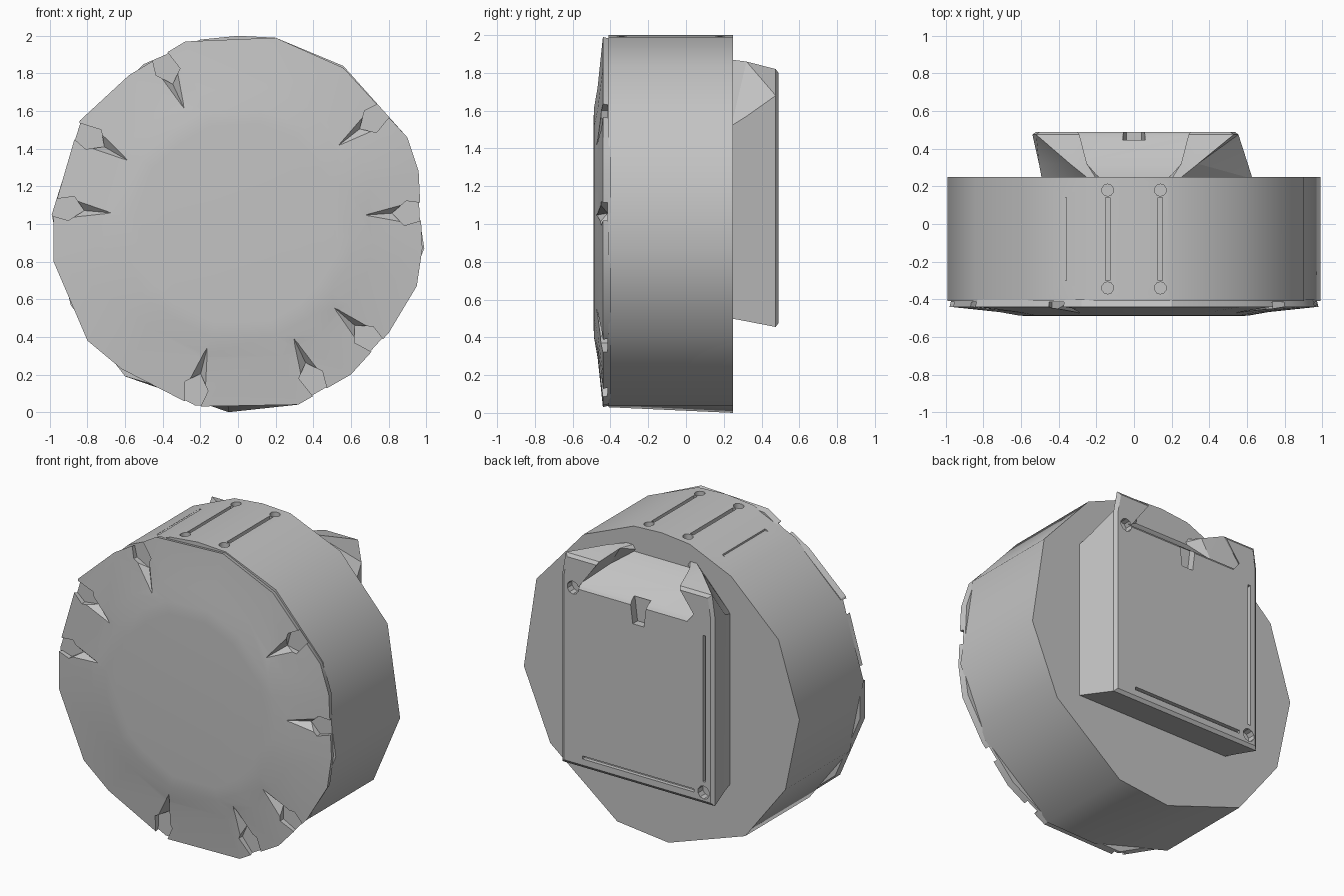
import bpy
import bmesh
import math
from mathutils import Matrix, Vector

default_cube = bpy.data.objects.get("Cube")
if default_cube:
    bpy.data.objects.remove(default_cube, do_unlink=True)

grey = bpy.data.materials.new("matte_grey")
grey.use_nodes = True
grey.diffuse_color = (0.55, 0.55, 0.55, 1)
grey.node_tree.nodes["Principled BSDF"].inputs["Base Color"].default_value = (0.55, 0.55, 0.55, 1)


def finish_mesh(name, bm):
    bmesh.ops.recalc_face_normals(bm, faces=bm.faces)
    mesh = bpy.data.meshes.new(name)
    bm.to_mesh(mesh)
    bm.free()
    mesh.materials.append(grey)
    obj = bpy.data.objects.new(name, mesh)
    bpy.context.collection.objects.link(obj)
    return obj


def loft(name, sections):
    """Join outlines in x and z, each placed at its own y."""
    bm = bmesh.new()
    rings = [[bm.verts.new((x, y, z)) for x, z in outline] for y, outline in sections]
    for a, b in zip(rings, rings[1:]):
        for i in range(len(a)):
            j = (i + 1) % len(a)
            bm.faces.new((a[i], a[j], b[j], b[i]))
    bm.faces.new(rings[0])
    bm.faces.new(rings[-1])
    bmesh.ops.triangulate(bm, faces=bm.faces)
    return finish_mesh(name, bm)


def rectangle(x0, x1, z0, z1):
    return [(x0, z0), (x1, z0), (x1, z1), (x0, z1)]


def peg(name, location, radius, depth, along_y):
    bm = bmesh.new()
    turn = Matrix.Rotation(math.pi / 2, 4, "X") if along_y else Matrix.Identity(4)
    bmesh.ops.create_cone(bm, cap_ends=True, segments=10, radius1=radius, radius2=radius,
                          depth=depth, matrix=Matrix.Translation(Vector(location)) @ turn)
    return finish_mesh(name, bm)


def carve(target, cutters):
    """Subtract each cutter; every good cut adds vertices, so a failed one is dropped."""
    bpy.context.view_layer.objects.active = target
    for cutter in cutters:
        cutter.hide_render = True
        mod = target.modifiers.new("carve", "BOOLEAN")
        mod.operation = "DIFFERENCE"
        mod.solver = "EXACT"
        mod.object = cutter
        result = target.evaluated_get(bpy.context.evaluated_depsgraph_get())
        if len(result.data.vertices) > len(target.data.vertices):
            bpy.ops.object.modifier_apply(modifier=mod.name)
        else:
            target.modifiers.remove(mod)
        bpy.data.objects.remove(cutter, do_unlink=True)


def smooth(obj, degrees):
    bpy.ops.object.select_all(action="DESELECT")
    obj.select_set(True)
    bpy.context.view_layer.objects.active = obj
    bpy.ops.object.shade_smooth_by_angle(angle=math.radians(degrees))


def scaled(outline, factor):
    return [(x * factor, 1 + (z - 1) * factor) for x, z in outline]


# Faceted drum
drum_outline = [(0.2, 1.99), (0.56, 1.84), (0.9, 1.46), (0.99, 0.87), (0.8, 0.42),
                (0.32, 0.04), (-0.05, 0), (-0.6, 0.19), (-0.89, 0.57), (-0.99, 1.05),
                (-0.84, 1.53), (-0.5, 1.85), (-0.2, 1.98), (0, 2)]
drum_front = [(x, max(z, 0.03)) for x, z in drum_outline]
drum = loft("drum", [(-0.41, drum_front), (0.25, drum_outline)])

# Slots and screw holes in the drum top
drum_cutters = []
for x, floor in ((-0.37, 1.9), (-0.14, 1.96), (0.14, 1.96)):
    slot = rectangle(x - 0.012, x + 0.012, floor, 2.1)
    drum_cutters.append(loft("slot_cutter", [(-0.3, slot), (0.14, slot)]))
for x in (-0.14, 0.14):
    for y in (-0.34, 0.18):
        drum_cutters.append(peg("hole_cutter", (x, y, 2), 0.032, 0.1, False))
carve(drum, drum_cutters)
smooth(drum, 42)

# Front plate with a slightly raised centre
plate_outline = [(0.2, 1.99), (-0.28, 1.97), (-0.58, 1.79), (-0.84, 1.55), (-0.98, 1.07),
                 (-0.98, 0.8), (-0.8, 0.38), (-0.62, 0.23), (-0.23, 0.03), (0.32, 0.04),
                 (0.6, 0.2), (0.8, 0.42), (0.95, 0.67), (0.98, 0.87), (0.96, 1.28),
                 (0.9, 1.46), (0.56, 1.83)]
front_plate = loft("front_plate", [(-0.4, scaled(plate_outline, 0.99)), (-0.44, plate_outline),
                                   (-0.468, scaled(plate_outline, 0.73)),
                                   (-0.487, scaled(plate_outline, 0.62)),
                                   (-0.49, scaled(plate_outline, 0.54))])


def notch_outline(degrees, tip):
    a = math.radians(degrees)
    corners = [(tip, 0), (0.88, -0.07), (1.1, -0.02), (1.1, 0.02), (0.9, 0.06)]
    return [(r * math.cos(a) - t * math.sin(a), 1 + r * math.sin(a) + t * math.cos(a))
            for r, t in corners]


# Pointed, sloping finger notches around the plate rim
notches = []
for degrees in (-104, -64, -41, 4, 38, 115, 150, 175):
    notches.append(loft("notch_cutter", [(-0.6, notch_outline(degrees, 0.66)),
                                         (-0.47, notch_outline(degrees, 0.68)),
                                         (-0.415, notch_outline(degrees, 0.82))]))
carve(front_plate, notches)
smooth(front_plate, 25)


def housing_section(low, left, right, shoulders, top, posts, scoop):
    """Outline from the bottom left corner, round both posts and the scoop between them."""
    return [(left, low), (right, low), (right, shoulders[1]), (posts[1], top),
            (scoop[0], top), (scoop[1], scoop[2]), (-scoop[1], scoop[2]), (-scoop[0], top),
            (posts[0], top), (left, shoulders[0])]


# Rear housing: shoulders lean back into the drum, with a sloping scoop between two posts
housing = loft("rear_housing", [
    (0.24, housing_section(0.5, -0.49, 0.63, (1.6, 1.52), 1.87, (-0.24, 0.24), (0.2, 0.18, 1.84))),
    (0.32, housing_section(0.485, -0.505, 0.605, (1.63, 1.57), 1.86, (-0.34, 0.34), (0.25, 0.32, 1.74))),
    (0.475, housing_section(0.455, -0.54, 0.555, (1.68, 1.68), 1.82, (-0.52, 0.53), (0.29, 0.44, 1.63))),
    (0.49, housing_section(0.475, -0.52, 0.535, (1.67, 1.67), 1.8, (-0.5, 0.51), (0.3, 0.44, 1.61)))])

# Centre notch, grooves and corner holes in the housing back
tab = [(-0.04, 1.49), (0.04, 1.49), (0.06, 1.65), (-0.06, 1.65)]
bottom_groove = rectangle(-0.4, 0.4, 0.515, 0.535)
side_groove = rectangle(-0.485, -0.465, 0.6, 1.55)
housing_cutters = [loft("tab_cutter", [(0.44, tab), (0.6, tab)])]
for groove in (bottom_groove, side_groove):
    housing_cutters.append(loft("groove_cutter", [(0.465, groove), (0.6, groove)]))
for x in (-0.47, 0.47):
    for z in (0.53, 1.61):
        housing_cutters.append(peg("screw_cutter", (x, 0.49, z), 0.042, 0.1, True))
carve(housing, housing_cutters)
smooth(housing, 25)
